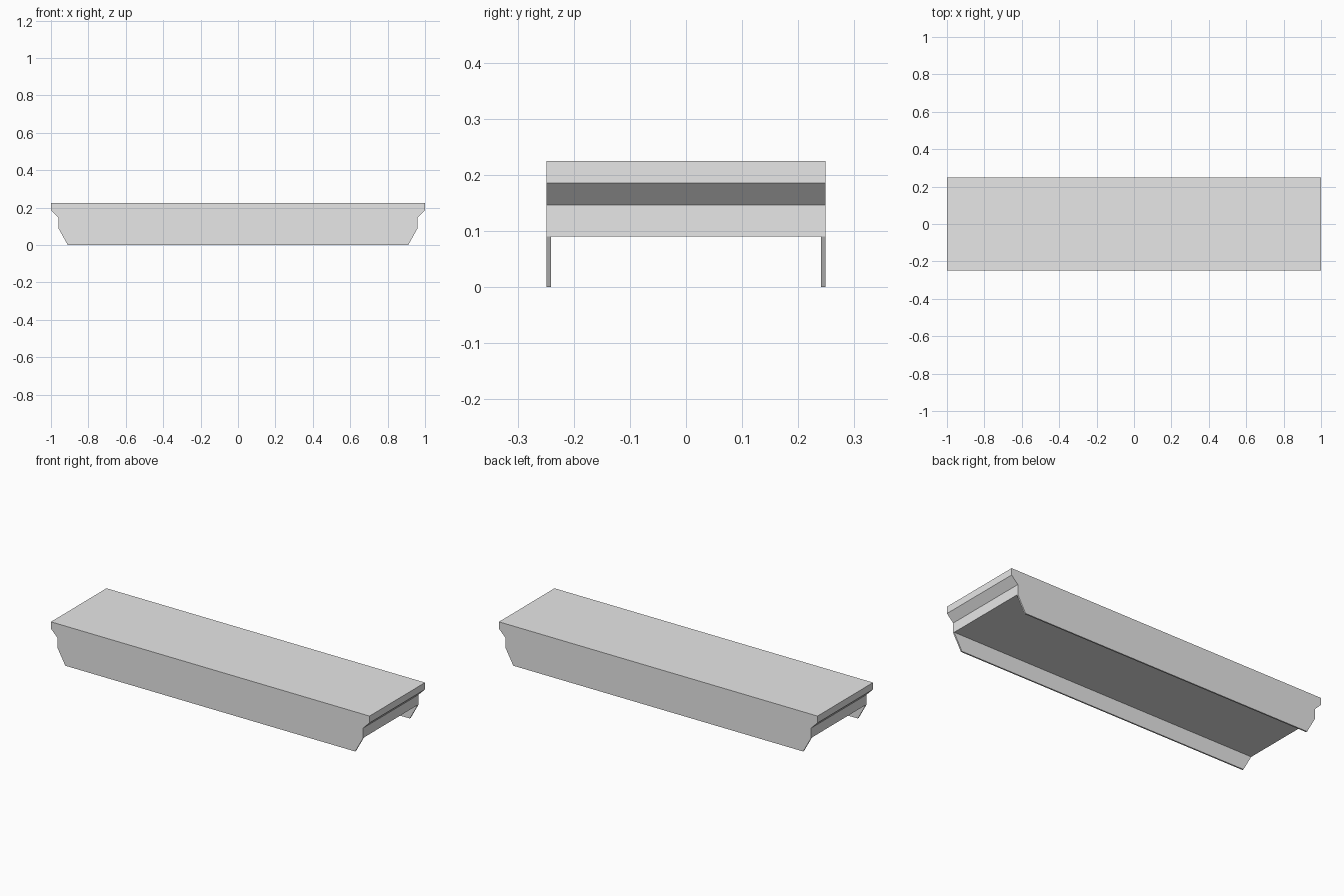
import bpy
import bmesh

cube = bpy.data.objects.get("Cube")
if cube:
    bpy.data.objects.remove(cube, do_unlink=True)

HALF_DEPTH = 0.249
SKIRT = 0.008
UNDERSIDE = 0.09

# Plain grey finish
grey = bpy.data.materials.new("light_grey")
grey.use_nodes = True
colour = (0.8, 0.8, 0.8, 1)
grey.diffuse_color = colour
grey.node_tree.nodes["Principled BSDF"].inputs["Base Color"].default_value = colour


def extrude_profile(name, profile, half_depth):
    """Extrude an x-z outline symmetrically along y."""
    bm = bmesh.new()
    face = bm.faces.new([bm.verts.new((x, -half_depth, z)) for x, z in profile])
    result = bmesh.ops.extrude_face_region(bm, geom=[face])
    verts = [v for v in result["geom"] if isinstance(v, bmesh.types.BMVert)]
    bmesh.ops.translate(bm, verts=verts, vec=(0, 2 * half_depth, 0))
    bmesh.ops.recalc_face_normals(bm, faces=bm.faces)
    mesh = bpy.data.meshes.new(name)
    bm.to_mesh(mesh)
    bm.free()
    mesh.materials.append(grey)
    obj = bpy.data.objects.new(name, mesh)
    bpy.context.collection.objects.link(obj)
    return obj


# Slab with stepped ends and tapering side skirts
half = [(0.91, 0), (0.96, UNDERSIDE), (0.96, 0.146), (1, 0.186), (1, 0.225)]
outline = half + [(-x, z) for x, z in reversed(half)]
slab = extrude_profile("skirted_slab", outline, HALF_DEPTH)

# Channel cut along the underside, leaving a thin skirt on each long side
channel = [(-1.2, -0.1), (1.2, -0.1), (1.2, UNDERSIDE), (-1.2, UNDERSIDE)]
cutter = extrude_profile("channel_cutter", channel, HALF_DEPTH - SKIRT)
cutter.hide_render = True
cutter.hide_viewport = True
cutter.display_type = "WIRE"

cut = slab.modifiers.new("underside_channel", "BOOLEAN")
cut.operation = "DIFFERENCE"
cut.solver = "EXACT"
cut.object = cutter
